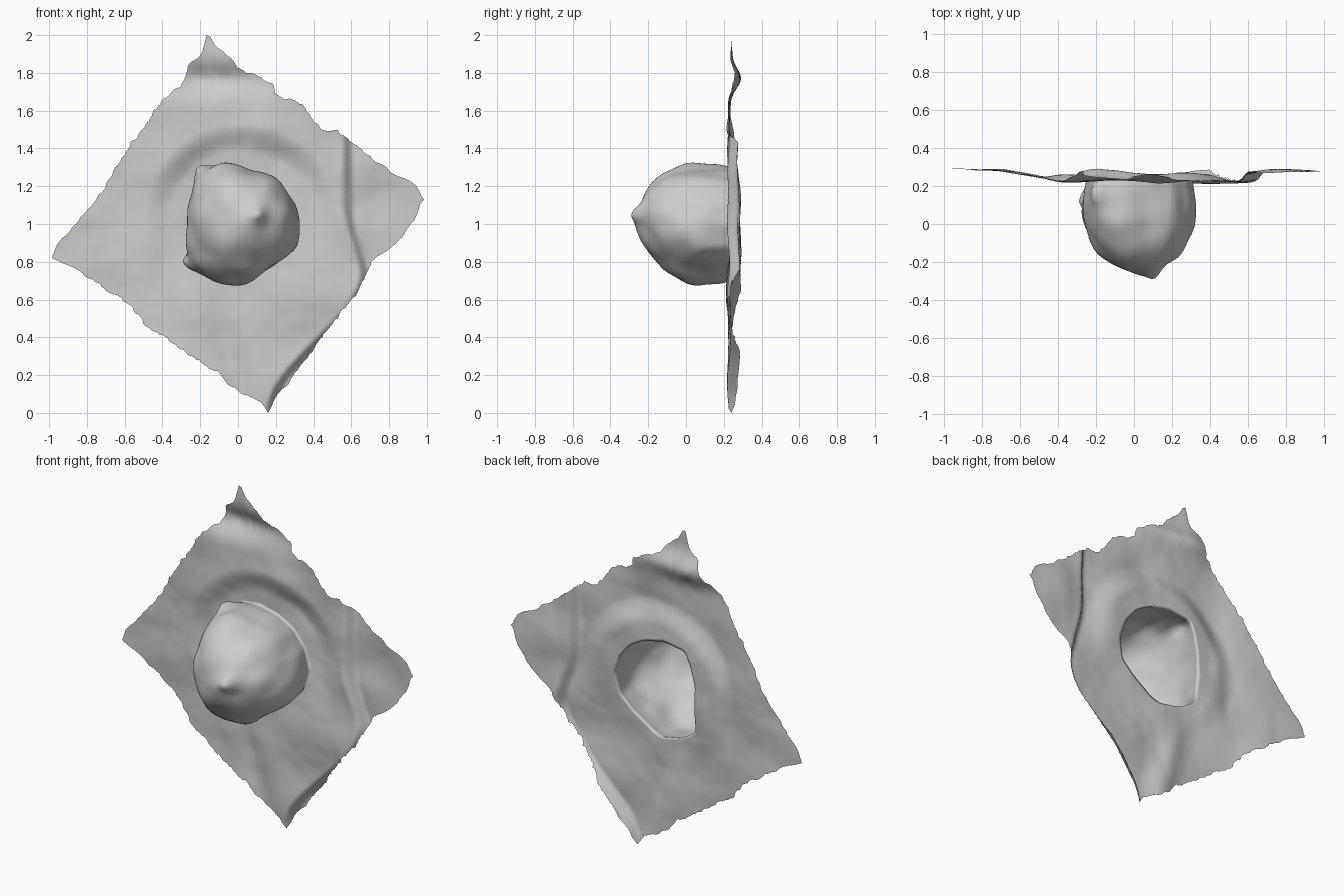
import bpy, bmesh, math, random
from mathutils import Vector, noise

if "Cube" in bpy.data.objects:
    bpy.data.objects.remove(bpy.data.objects["Cube"])

random.seed(4)
CX, CZ = 0.03, 1.0
SEG = 320

# Front-view outlines (x, z) of the cloth sheet and of the dome
SHEET = [(-0.165, 2.0), (-0.145, 1.99), (-0.13, 1.95), (-0.03, 1.88), (0.0, 1.83), (0.08, 1.80), (0.19, 1.74),
         (0.19, 1.69), (0.34, 1.64), (0.44, 1.50), (0.53, 1.50), (0.60, 1.44), (0.75, 1.32),
         (0.95, 1.20), (0.985, 1.13), (0.93, 1.02), (0.85, 0.90), (0.72, 0.81), (0.64, 0.64),
         (0.50, 0.47), (0.39, 0.32), (0.27, 0.16), (0.20, 0.08), (0.16, 0.0), (0.13, 0.05),
         (0.0, 0.11), (-0.1, 0.20), (-0.22, 0.28), (-0.30, 0.33), (-0.42, 0.42), (-0.49, 0.45),
         (-0.55, 0.55), (-0.70, 0.65), (-0.86, 0.76), (-0.985, 0.82), (-0.96, 0.89), (-0.73, 1.16),
         (-0.66, 1.29), (-0.49, 1.53), (-0.45, 1.60), (-0.33, 1.72), (-0.28, 1.77), (-0.26, 1.85), (-0.19, 1.91)]
DOME = [(-0.20, 1.30), (-0.05, 1.32), (0.1, 1.29), (0.21, 1.23), (0.29, 1.13), (0.33, 1.0),
        (0.30, 0.87), (0.2, 0.78), (0.06, 0.69), (0.0, 0.67), (-0.15, 0.70), (-0.26, 0.77),
        (-0.26, 0.9), (-0.265, 1.08), (-0.24, 1.2)]


def reach(poly, a):
    """Distance from the centre to the outline along angle a."""
    dx, dz = math.cos(a), math.sin(a)
    best = 0
    for (x1, z1), (x2, z2) in zip(poly, poly[1:] + poly[:1]):
        ex, ez = x2 - x1, z2 - z1
        det = ex * dz - ez * dx
        if abs(det) < 1e-9:
            continue
        px, pz = x1 - CX, z1 - CZ
        t = (ex * pz - ez * px) / det
        u = (dx * pz - dz * px) / det
        if -1e-6 <= u <= 1 + 1e-6 and t > best:
            best = t
    return best


def smooth(a, b, v):
    t = max(0, min(1, (v - a) / (b - a)))
    return t * t * (3 - 2 * t)


def bump(v, c, w):
    return math.exp(-((v - c) / w) ** 2)


def sheet_y(x, z):
    """Folds of the cloth."""
    crease = 0.56 + 0.09 * smooth(1.1, 0.7, z) - 0.5 * smooth(0.75, 0.0, z)
    y = 0.224
    y += 0.055 * smooth(crease - 0.01, crease + 0.05, x)              # right fold
    y += 0.06 * smooth(-0.3, -0.75, x)                                # left ramp
    y += 0.065 * bump(z, 1.77, 0.08) * bump(x, -0.17, 0.3)            # top corner fold
    y += 0.02 * smooth(1.8, 2.0, z)
    d = math.hypot(x - 0.02, z - 1.0)
    y += 0.042 * smooth(0.53, 0.38, d) * smooth(-0.45, 0.25, z - 1.0 - 0.4 * x)  # hollow round dome
    y += 0.025 * bump(x + 0.3 * z, 0.05, 0.08) * smooth(0.7, 0.4, z)  # lower wrinkle
    y += 0.018 * noise.noise(Vector((x * 4, z * 4, 1))) + 0.002 * noise.noise(Vector((x * 13, z * 13, 5)))
    return max(0.205, min(0.3, y))


bm = bmesh.new()
angles = [2 * math.pi * i / SEG for i in range(SEG)]
# Include exact corner directions so tips are kept
for p in (0, 14, 23, 34):
    a = math.atan2(SHEET[p][1] - CZ, SHEET[p][0] - CX) % (2 * math.pi)
    angles[round(a / (2 * math.pi) * SEG) % SEG] = a
R_sheet = [reach(SHEET, a) for a in angles]
R_dome = [reach(DOME, a) for a in angles]
# Rounded dome outline, used away from the rim
R_soft = [sum(R_dome[(i + k) % SEG] for k in range(-18, 19)) / 37 for i in range(SEG)]
R_dome = [sum(R_dome[(i + k) % SEG] for k in range(-4, 5)) / 9 for i in range(SEG)]
fray = [0.016 * noise.noise(Vector((i * 0.27, 0, 3))) - random.uniform(0, 0.008) for i in range(SEG)]

rings = []
PHI0, N_SHEET, N_DOME = -0.4, 34, 30
# Sheet rings, outer edge to dome rim
for k in range(N_SHEET + 1):
    t = k / N_SHEET
    ring = []
    for i, a in enumerate(angles):
        rim = R_dome[i] * math.cos(PHI0)
        full = R_sheet[i]
        outer = full if full > 0.96 else full + fray[i]
        r = outer + (rim - outer) * t
        x, z = CX + r * math.cos(a), CZ + r * math.sin(a)
        ring.append(bm.verts.new((x, sheet_y(x, z), z)))
    rings.append(ring)
rim_y = [v.co.y for v in rings[-1]]
# Dome rings, rim to tip
for k in range(1, N_DOME):
    t = k / N_DOME
    phi = PHI0 + (math.pi / 2 - PHI0) * t
    c = math.cos(phi)
    ring = []
    for i, a in enumerate(angles):
        soft = smooth(0.05, 0.4, t)
        flat = smooth(0.2, 0.9, t)
        base = R_dome[i] * (1 - soft) + R_soft[i] * soft
        r = (base * (1 - flat) + 0.30 * flat) * c ** (1.0 + 0.2 * flat)
        x = CX + r * math.cos(a)
        z = CZ + 0.03 * flat + r * math.sin(a)
        y = 0.08 - 0.345 * math.sin(phi)
        y += (rim_y[i] - 0.214) * (1 - smooth(0, 0.2, t))
        y -= 0.035 * math.exp(-((x - 0.11) ** 2 + (z - 1.05) ** 2) / 0.002) * flat
        n = noise.noise(Vector((x * 7, y * 7, z * 7))) * 0.02 * smooth(0, 0.2, t)
        out = Vector((x - CX, y - 0.08, z - CZ)).normalized()
        ring.append(bm.verts.new(Vector((x, y, z)) + out * n))
    rings.append(ring)
for a, b in zip(rings, rings[1:]):
    for i in range(SEG):
        j = (i + 1) % SEG
        bm.faces.new((a[i], b[i], b[j], a[j]))
tip = bm.verts.new(sum((v.co for v in rings[-1]), Vector()) / SEG)
for i in range(SEG):
    bm.faces.new((rings[-1][i], tip, rings[-1][(i + 1) % SEG]))

# Small pinched nub at the lower left of the dome, and pulled upper left corner
for ring in rings[N_SHEET + 1:]:
    for v in ring:
        d = (v.co - Vector((-0.24, 0.14, 0.79))).length
        v.co += Vector((-0.04, -0.02, 0.01)) * math.exp(-(d / 0.05) ** 2)
        d = (v.co - Vector((-0.19, 0.16, 1.28))).length
        v.co += Vector((-0.02, 0.0, 0.02)) * math.exp(-(d / 0.05) ** 2)

bmesh.ops.recalc_face_normals(bm, faces=bm.faces)
bm.normal_update()
if tip.normal.y > 0:
    bmesh.ops.reverse_faces(bm, faces=bm.faces)
mesh = bpy.data.meshes.new("cloth_with_dome")
bm.to_mesh(mesh)
bm.free()
obj = bpy.data.objects.new("cloth_with_dome", mesh)
bpy.context.collection.objects.link(obj)
bpy.context.view_layer.objects.active = obj
obj.select_set(True)
bpy.ops.object.shade_smooth()
